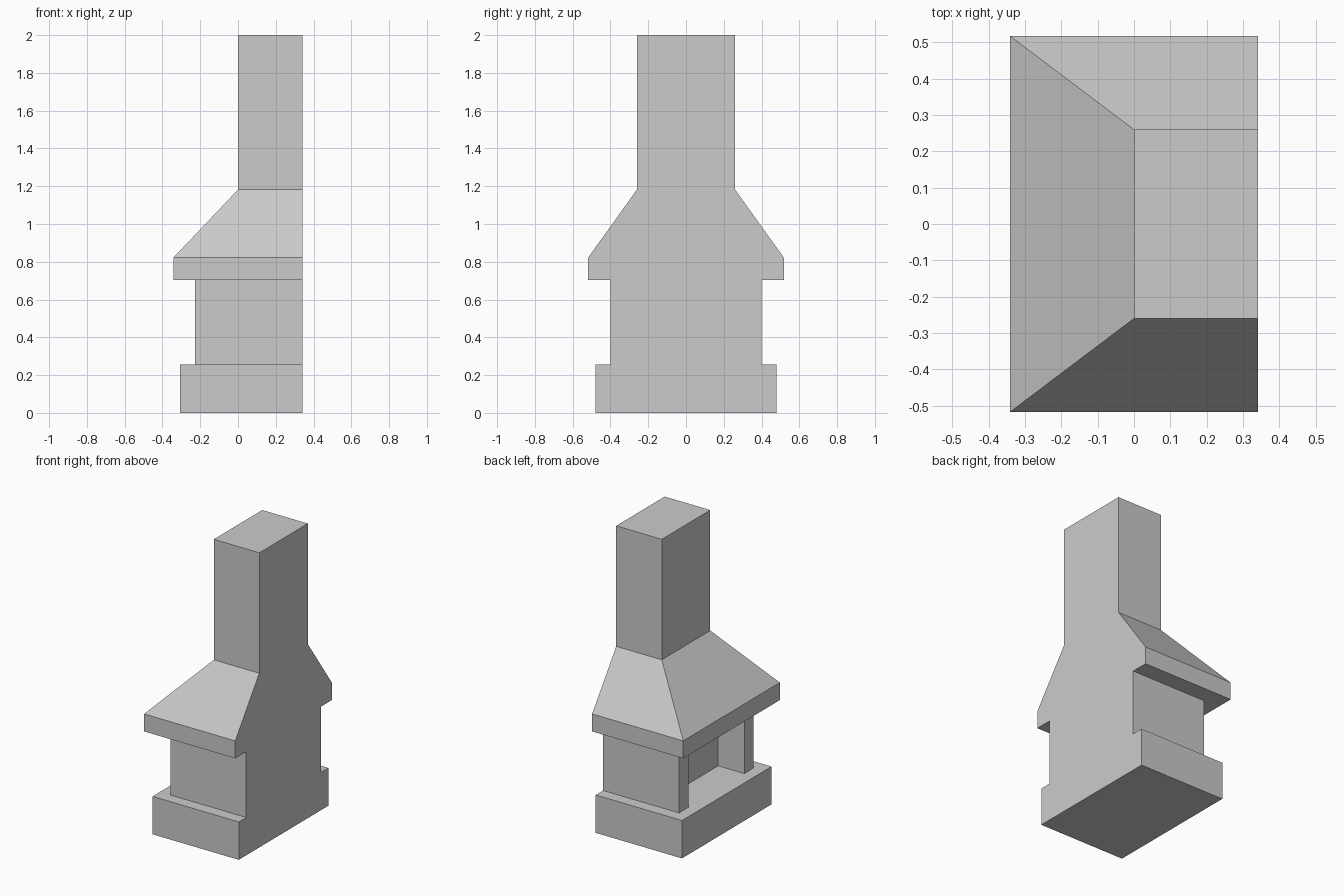
import bpy, bmesh

if "Cube" in bpy.data.objects:
    bpy.data.objects.remove(bpy.data.objects["Cube"])

BACK = 0.342  # every part is flush with this wall plane


def rect(x_front, half_y):
    """Plan outline running from the wall plane to x_front."""
    return [(BACK, -half_y), (BACK, half_y), (x_front, half_y), (x_front, -half_y)]


def loft(name, levels):
    """Skin plan outlines stacked at (z, outline) and cap both ends."""
    bm = bmesh.new()
    rings = [[bm.verts.new((x, y, z)) for x, y in outline] for z, outline in levels]
    for low, high in zip(rings, rings[1:]):
        n = len(low)
        for i in range(n):
            j = (i + 1) % n
            bm.faces.new((low[i], low[j], high[j], high[i]))
    bm.faces.new(rings[0][::-1])
    bm.faces.new(rings[-1])
    bmesh.ops.recalc_face_normals(bm, faces=bm.faces)
    mesh = bpy.data.meshes.new(name)
    bm.to_mesh(mesh)
    bm.free()
    obj = bpy.data.objects.new(name, mesh)
    bpy.context.collection.objects.link(obj)
    return obj


Z_HEARTH, Z_HOOD, Z_RIM, Z_FLUE, Z_TOP = 0.257, 0.703, 0.822, 1.182, 2.0

# Hearth plinth
hearth = rect(-0.306, 0.48)
loft("hearth_base", [(0, hearth), (Z_HEARTH, hearth)])

# Firebox: U-shaped plan, open toward -x
front, inner, half, cheek = -0.228, -0.032, 0.40, 0.30
firebox = [(BACK, -half), (BACK, half), (front, half), (front, cheek),
           (inner, cheek), (inner, -cheek), (front, -cheek), (front, -half)]
loft("firebox", [(Z_HEARTH, firebox), (Z_HOOD, firebox)])

# Hood: straight mantel rim, then tapering to the chimney
rim, flue = rect(-0.342, 0.518), rect(0.0, 0.26)
loft("hood", [(Z_HOOD, rim), (Z_RIM, rim), (Z_FLUE, flue)])

# Chimney
loft("chimney", [(Z_FLUE, flue), (Z_TOP, flue)])
